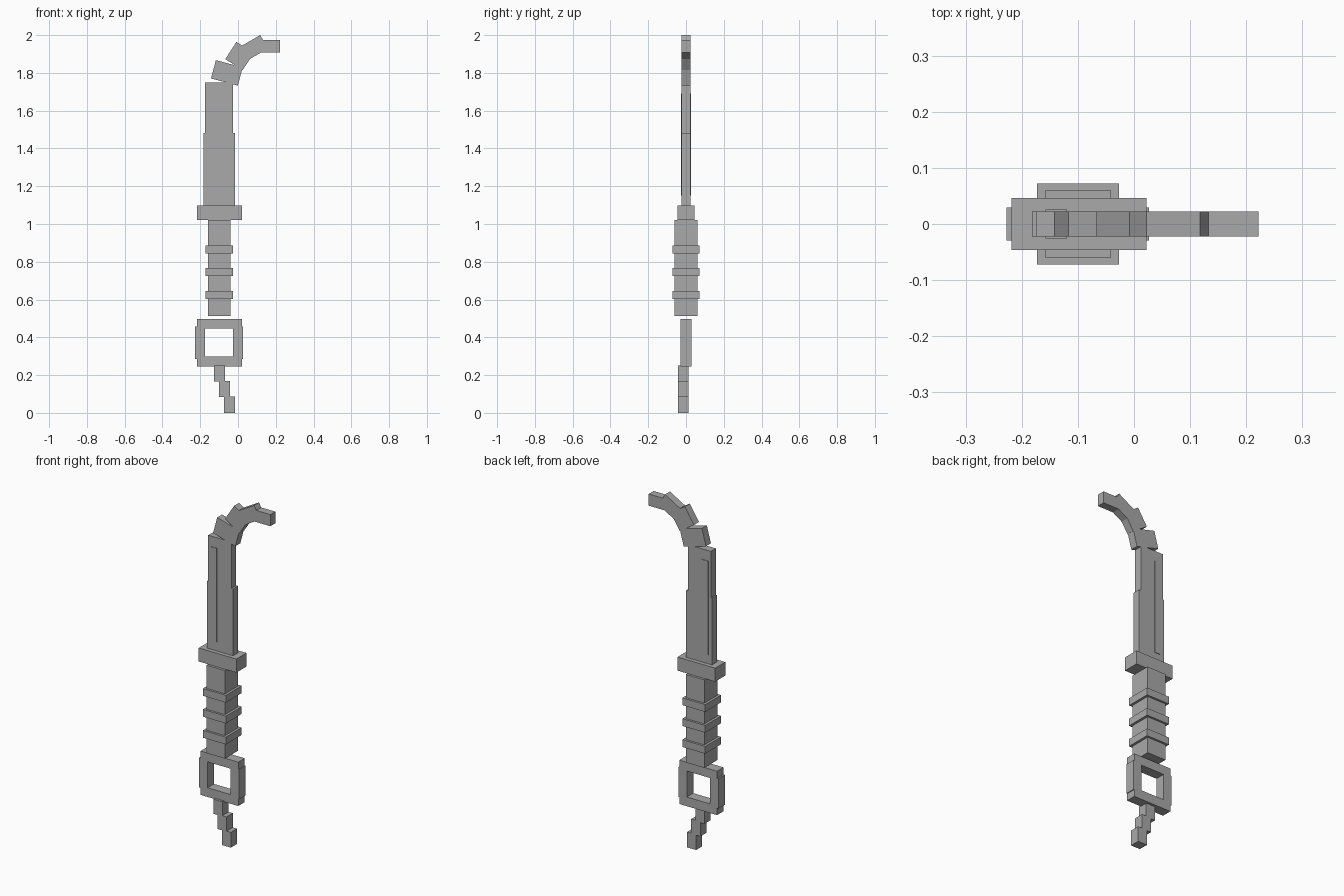
import bpy
import math
from mathutils import Matrix, Vector

if "Cube" in bpy.data.objects:
    bpy.data.objects.remove(bpy.data.objects["Cube"])

grey = bpy.data.materials.new("plain grey")
grey.diffuse_color = (0.4, 0.4, 0.4, 1)
grey.use_nodes = True
grey.node_tree.nodes["Principled BSDF"].inputs["Base Color"].default_value = grey.diffuse_color


def block(name, x, y, z, tilt=0):
    """Box from (min, max) ranges, tilted about its own centre towards +x."""
    bpy.ops.mesh.primitive_cube_add(size=1)
    ob = bpy.context.object
    ob.name = ob.data.name = name
    size = [r[1] - r[0] for r in (x, y, z)]
    centre = Vector([(r[0] + r[1]) / 2 for r in (x, y, z)])
    ob.data.transform(Matrix.Translation(centre)
                      @ Matrix.Rotation(math.radians(tilt), 4, 'Y')
                      @ Matrix.Diagonal((*size, 1)))
    ob.data.materials.append(grey)
    return ob


def around(centre, size):
    return (centre - size / 2, centre + size / 2)


MID = -0.10  # x of the handle axis

# Chain of three stepped links under the buckle
for i, (z0, z1) in enumerate([(0.165, 0.25), (0.085, 0.17), (0.0, 0.088)]):
    block(f"chain_link_{i + 1}", around(-0.099 + 0.027 * i, 0.058), (-0.042, 0.014), (z0, z1))

# Square buckle: two rails and two slightly wider side bars
for name, z in (("bottom", (0.245, 0.298)), ("top", (0.447, 0.498))):
    block(f"buckle_{name}_rail", around(MID + 0.002, 0.24), (-0.029, 0.029), z)
for name, s in (("left", -1), ("right", 1)):
    block(f"buckle_{name}_bar", around(MID + s * 0.1005, 0.053), (-0.029, 0.029), (0.285, 0.457))

# Handle with three grip rings
block("handle", around(MID, 0.118), (-0.06, 0.06), (0.513, 1.02))
for i, z in enumerate((0.624, 0.745, 0.865)):
    block(f"grip_ring_{i + 1}", around(MID, 0.146), (-0.072, 0.072), around(z, 0.042))

# Cross guard
block("guard", around(-0.098, 0.24), (-0.046, 0.046), (1.02, 1.098))

# Straight blade, wider at the base, with a thin raised strip on both faces
block("blade_base", (-0.182, -0.016), (-0.0225, 0.0225), (1.098, 1.483))
block("blade_upper", (-0.174, -0.027), (-0.0225, 0.0225), (1.48, 1.75))
block("blade_strip", (-0.158, -0.119), (-0.0255, 0.0255), (1.15, 1.69))

# Hooked tip: tapering segments (x, z, width, length, tilt)
tip = [(-0.059, 1.80, 0.147, 0.10, 15),
       (0.008, 1.889, 0.109, 0.108, 33),
       (0.0905, 1.937, 0.082, 0.11, 60),
       (0.167, 1.941, 0.067, 0.11, 90)]
for i, (cx, cz, w, h, a) in enumerate(tip):
    block(f"tip_segment_{i + 1}", around(cx, w), (-0.0225, 0.0225), around(cz, h), a)
